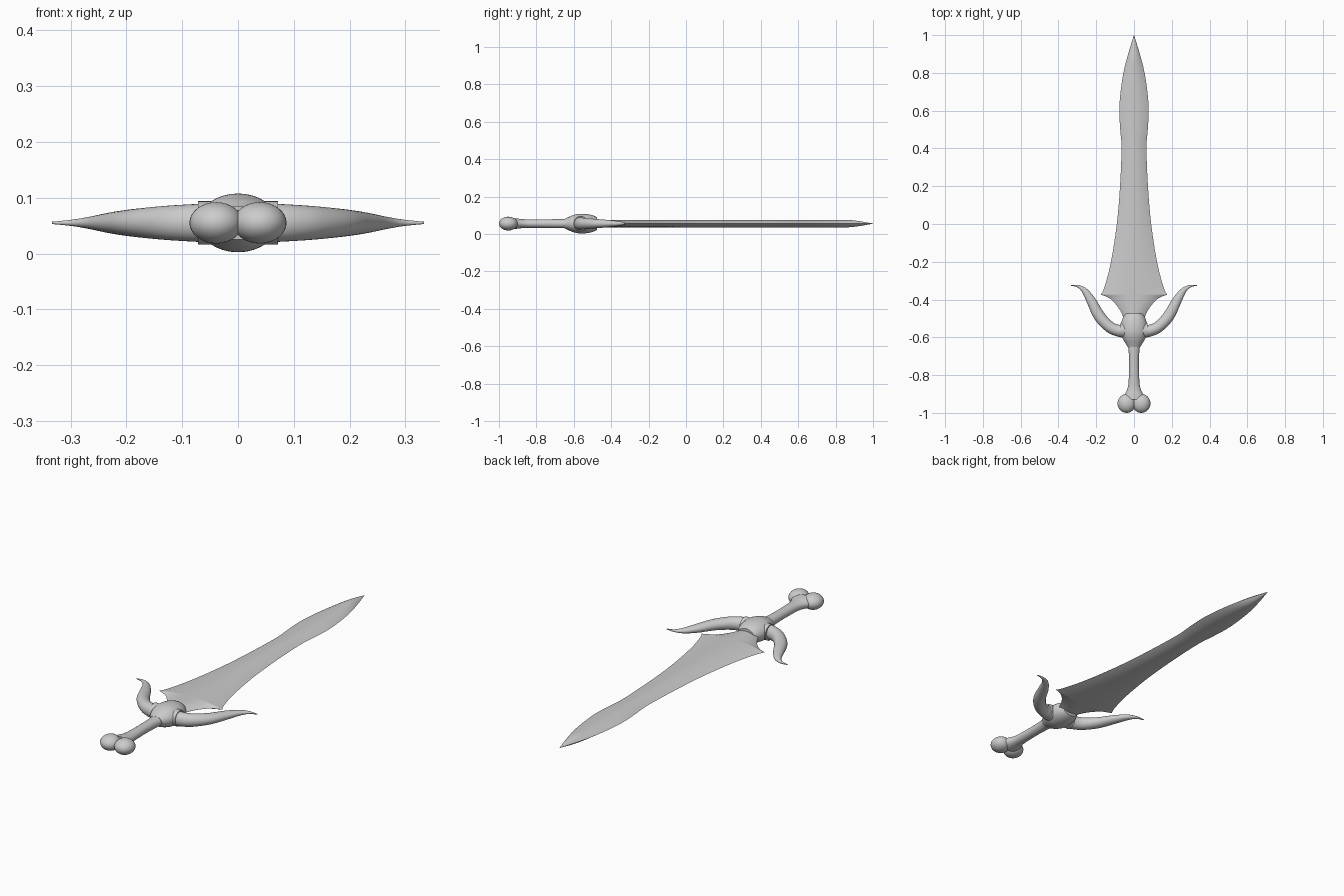
import bpy, bmesh, math
from mathutils import Vector

if "Cube" in bpy.data.objects:
    bpy.data.objects.remove(bpy.data.objects["Cube"])

ZC = 0.055  # mid-plane height of the sword


def spline(pts, n=6):
    """Catmull-Rom interpolation of tuples of any length."""
    out = []
    for i in range(len(pts) - 1):
        p0, p1, p2, p3 = [Vector(pts[min(max(i + k, 0), len(pts) - 1)]) for k in (-1, 0, 1, 2)]
        for s in range(n):
            t = s / n
            out.append(0.5 * (2 * p1 + (p2 - p0) * t + (2 * p0 - 5 * p1 + 4 * p2 - p3) * t * t
                              + (3 * p1 - p0 - 3 * p2 + p3) * t ** 3))
    return out + [Vector(pts[-1])]


def finish(obj, angle):
    bpy.ops.object.select_all(action='DESELECT')
    obj.select_set(True)
    bpy.context.view_layer.objects.active = obj
    bpy.ops.object.shade_smooth_by_angle(angle=math.radians(angle))


def loft(name, stations, section, angle=40, mirror=False):
    """Sweep a unit section along stations (x, y, half width, half height)."""
    bm = bmesh.new()
    rings = []
    for i, (x, y, w, h) in enumerate(stations):
        a, b = stations[max(i - 1, 0)], stations[min(i + 1, len(stations) - 1)]
        t = Vector((b[0] - a[0], b[1] - a[1])).normalized()
        rings.append([bm.verts.new((x + t.y * u * w, y - t.x * u * w, ZC + v * h))
                      for u, v in section])
    n = len(section)
    for r, s in zip(rings, rings[1:]):
        for k in range(n):
            bm.faces.new((r[k], r[(k + 1) % n], s[(k + 1) % n], s[k]))
    bm.faces.new(rings[0])
    bm.faces.new(rings[-1])
    bmesh.ops.recalc_face_normals(bm, faces=bm.faces)
    mesh = bpy.data.meshes.new(name)
    bm.to_mesh(mesh)
    bm.free()
    obj = bpy.data.objects.new(name, mesh)
    bpy.context.collection.objects.link(obj)
    finish(obj, angle)
    if mirror:
        obj.modifiers.new("Mirror", 'MIRROR').use_clip = False
    return obj


circle = [(math.cos(math.tau * k / 32), math.sin(math.tau * k / 32)) for k in range(32)]
us = [-1 + k / 8 for k in range(17)]
lens = [(u, 1 - u * u) for u in us] + [(u, u * u - 1) for u in us[-2:0:-1]]

# Blade: concave shoulders up to the barbs, then the waisted leaf to the tip
shoulder = [(0, -0.53, 0.052, 0.02), (0, -0.49, 0.058, 0.02), (0, -0.44, 0.085, 0.02),
            (0, -0.395, 0.127, 0.02), (0, -0.374, 0.175, 0.02)]
leaf = [(0, -0.374, 0.175, 0.02), (0, -0.33, 0.155, 0.02), (0, -0.2, 0.122, 0.02),
        (0, 0, 0.091, 0.02), (0, 0.2, 0.074, 0.02), (0, 0.4, 0.066, 0.02),
        (0, 0.5, 0.073, 0.02), (0, 0.6, 0.078, 0.02), (0, 0.7, 0.071, 0.02),
        (0, 0.8, 0.056, 0.02), (0, 0.89, 0.034, 0.018), (0, 1, 0.0005, 0.0005)]
loft("blade", spline(shoulder) + spline(leaf)[1:], lens, angle=20)

# Guard boss: flattened barrel with cut ends
boss = [(-0.65, 0.034), (-0.635, 0.043), (-0.61, 0.058), (-0.58, 0.069), (-0.55, 0.071),
        (-0.52, 0.067), (-0.495, 0.058), (-0.475, 0.045)]
loft("guard_boss", spline([(0, y, r, r * 0.74) for y, r in boss]), circle)

# Collar through the boss where the horns sit
loft("horn_collar", [Vector((x, -0.563, 0.039, 0.039)) for x in (-0.072, 0.072)], circle)

# Curved horns of the crossguard
horn = [(0.05, -0.567, 0.033, 0.035), (0.09, -0.563, 0.031, 0.033), (0.135, -0.54, 0.03, 0.03),
        (0.185, -0.485, 0.03, 0.025), (0.225, -0.41, 0.025, 0.019), (0.26, -0.355, 0.016, 0.012),
        (0.295, -0.33, 0.007, 0.006), (0.333, -0.325, 0.002, 0.002)]
loft("guard_horns", spline(horn), circle, mirror=True)

# Grip flaring at both ends
grip = [(-0.93, 0.06, 0.03), (-0.9, 0.047, 0.027), (-0.875, 0.036, 0.024), (-0.84, 0.029, 0.023),
        (-0.75, 0.026, 0.023), (-0.68, 0.028, 0.024), (-0.63, 0.034, 0.025)]
loft("grip", spline([(0, y, w, h) for y, w, h in grip]), circle)

# Bone-knuckle pommel: two overlapping lobes
for side, label in ((-1, "left"), (1, "right")):
    bpy.ops.mesh.primitive_uv_sphere_add(segments=32, ring_count=16, radius=1,
                                         location=(side * 0.039, -0.95, ZC))
    lobe = bpy.context.object
    lobe.name = "pommel_lobe_" + label
    lobe.scale = (0.048, 0.05, 0.037)
    finish(lobe, 40)
